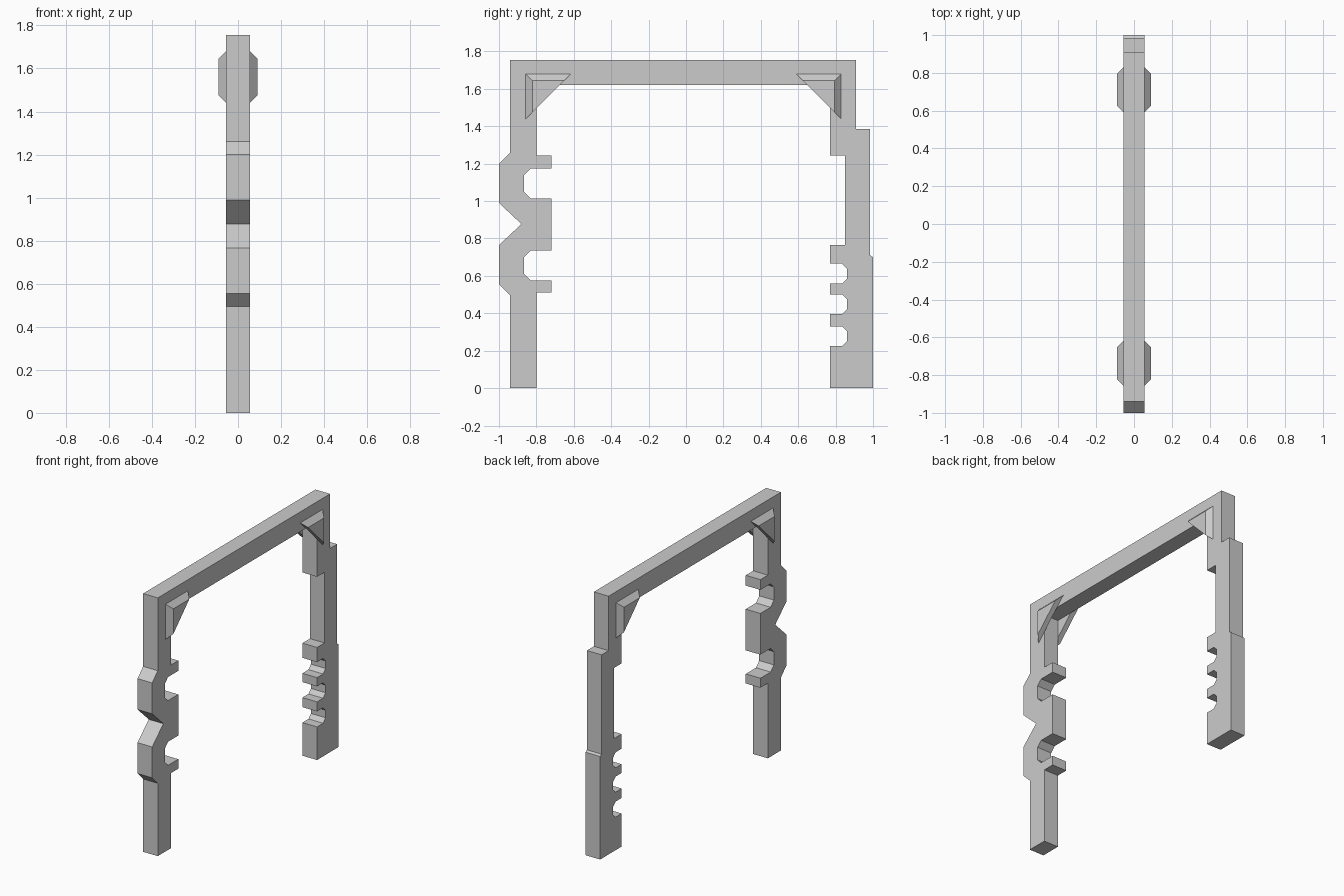
import bpy
import bmesh

default_cube = bpy.data.objects.get("Cube")
if default_cube:
    bpy.data.objects.remove(default_cube, do_unlink=True)

# Single plain grey material
grey = bpy.data.materials.new("plain_grey")
grey.use_nodes = True
colour = (0.6, 0.6, 0.6, 1)
grey.diffuse_color = colour
grey.node_tree.nodes["Principled BSDF"].inputs["Base Color"].default_value = colour

HALF_WIDTH = 0.055
BRACKET_SIZE = 0.24
BRACKET_DEPTH = 0.035
BRACKET_TOP = 1.68


def finish_object(name, mesh_builder):
    """Turn a bmesh into a flat shaded object with outward normals."""
    bmesh.ops.recalc_face_normals(mesh_builder, faces=mesh_builder.faces)
    mesh = bpy.data.meshes.new(name)
    mesh_builder.to_mesh(mesh)
    mesh_builder.free()
    mesh.materials.append(grey)
    part = bpy.data.objects.new(name, mesh)
    bpy.context.collection.objects.link(part)
    return part


def loft(name, first_ring, second_ring):
    """Join two matching outlines with side walls and close both ends."""
    builder = bmesh.new()
    rings = [[builder.verts.new(point) for point in ring]
             for ring in (first_ring, second_ring)]
    for ring in rings:
        builder.faces.new(ring)
    count = len(first_ring)
    for index in range(count):
        following = (index + 1) % count
        builder.faces.new((rings[0][index], rings[0][following],
                           rings[1][following], rings[1][index]))
    return finish_object(name, builder)


def notch(face, deep, start, end, chamfer):
    """Slot with two chamfered inner corners, listed from start to end height."""
    inward = chamfer if deep > face else -chamfer
    upward = chamfer if end > start else -chamfer
    return [(face, start), (deep - inward, start), (deep, start + upward),
            (deep, end - upward), (deep - inward, end), (face, end)]


# Outer edge of the front post, with its two bulges
outline = [(-0.94, 0), (-0.94, 0.495), (-1, 0.555), (-1, 0.765),
           (-0.88, 0.877), (-1, 0.99), (-1, 1.2), (-0.94, 1.26)]

# Top beam and stepped outer edge of the back post
outline += [(-0.94, 1.755), (0.91, 1.755), (0.91, 1.385), (0.985, 1.385),
            (0.985, 0.71), (1, 0.7), (1, 0)]

# Inner edge of the back post: three small slots and one long recess
outline.append((0.77, 0))
for bottom in (0.225, 0.395, 0.56):
    outline += notch(0.77, 0.862, bottom, bottom + 0.105, 0.027)
outline += [(0.77, 0.765), (0.85, 0.765), (0.85, 1.245), (0.77, 1.245)]

# Underside of the beam and inner edge of the front post
outline += [(0.77, 1.62), (-0.8, 1.62), (-0.8, 1.245), (-0.72, 1.245)]
for top in (1.175, 0.735):
    outline += notch(-0.72, -0.865, top, top - 0.16, 0.035)
outline += [(-0.72, 0.51), (-0.8, 0.51), (-0.8, 0)]

loft("gate_frame",
     [(-HALF_WIDTH, y, z) for y, z in outline],
     [(HALF_WIDTH, y, z) for y, z in outline])


def bracket(name, side, corner, inward):
    """Triangular corner plate, bevelled along its top and outer edges."""
    def triangle(x, inset):
        leg = BRACKET_SIZE - inset * 2
        y = corner + inward * inset
        z = BRACKET_TOP - inset
        return [(side * x, y, z), (side * x, y + inward * leg, z),
                (side * x, y, z - leg)]

    loft(name, triangle(HALF_WIDTH, 0),
         triangle(HALF_WIDTH + BRACKET_DEPTH, BRACKET_DEPTH))


# Corner brackets on both sides of both posts
for side, side_name in ((1, "left"), (-1, "right")):
    bracket("front_bracket_" + side_name, side, -0.857, 1)
    bracket("back_bracket_" + side_name, side, 0.83, -1)
